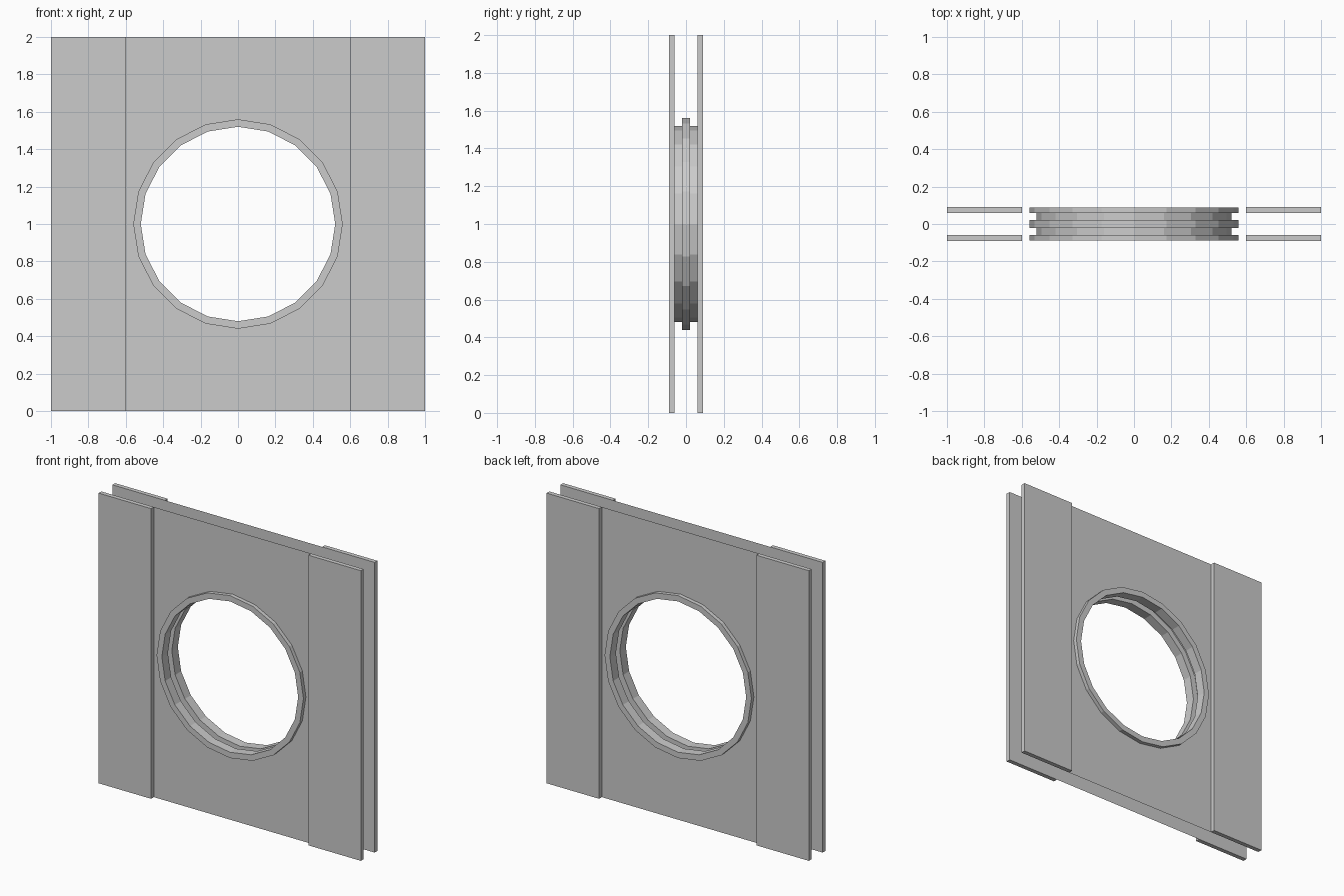
import bpy, bmesh
from math import sin, cos, pi

if "Cube" in bpy.data.objects:
    bpy.data.objects.remove(bpy.data.objects["Cube"])

SIDES = 20          # sides of the round opening
R_OUT, R_IN = 0.56, 0.52
PANEL_Y, STRIP_Y, RIM_Y, GROOVE_Y = 0.06, 0.09, 0.087, 0.0215


def on_circle(r, i):
    a = 2 * pi * i / SIDES
    return r * sin(a), 1 + r * cos(a)


def make_object(name, verts, faces, mirror=None):
    mesh = bpy.data.meshes.new(name)
    mesh.from_pydata(verts, [], faces)
    obj = bpy.data.objects.new(name, mesh)
    bpy.context.collection.objects.link(obj)
    if mirror:
        mod = obj.modifiers.new("mirror", 'MIRROR')
        mod.use_axis = mirror
    return obj


# Thin front and back sheets with a round opening: half a sheet, mirrored
outline = [(0, 0), (0.6, 0), (0.6, 2), (0, 2)]
outline += [on_circle(R_OUT, i) for i in range(SIDES // 2 + 1)]
outline = [(0 if abs(x) < 1e-6 else x, z) for x, z in outline]
make_object("wall_sheets", [(x, -PANEL_Y, z) for x, z in outline],
            [list(range(len(outline)))], (True, True, False))

# Raised side strips: one box, mirrored to all four places
bm = bmesh.new()
bmesh.ops.create_cube(bm, size=1)
bmesh.ops.scale(bm, vec=(0.4, STRIP_Y - PANEL_Y, 2), verts=bm.verts)
bmesh.ops.translate(bm, vec=(0.8, -(STRIP_Y + PANEL_Y) / 2, 1), verts=bm.verts)
strips = make_object("side_strips", [], [], (True, True, False))
bm.to_mesh(strips.data)
bm.free()

# Round opening lining: raised rim front and back, groove in the middle
half = [(-PANEL_Y, R_OUT), (-RIM_Y, R_OUT), (-RIM_Y, R_IN),
        (-GROOVE_Y, R_IN), (-GROOVE_Y, R_OUT)]
profile = half + [(-y, r) for y, r in reversed(half)]
verts = []
for y, r in profile:
    for i in range(SIDES):
        x, z = on_circle(r, i)
        verts.append((x, y, z))
faces = []
for j in range(len(profile) - 1):
    for i in range(SIDES):
        k = (i + 1) % SIDES
        a, b = j * SIDES, (j + 1) * SIDES
        faces.append((a + i, b + i, b + k, a + k))
make_object("opening_rim", verts, faces)
